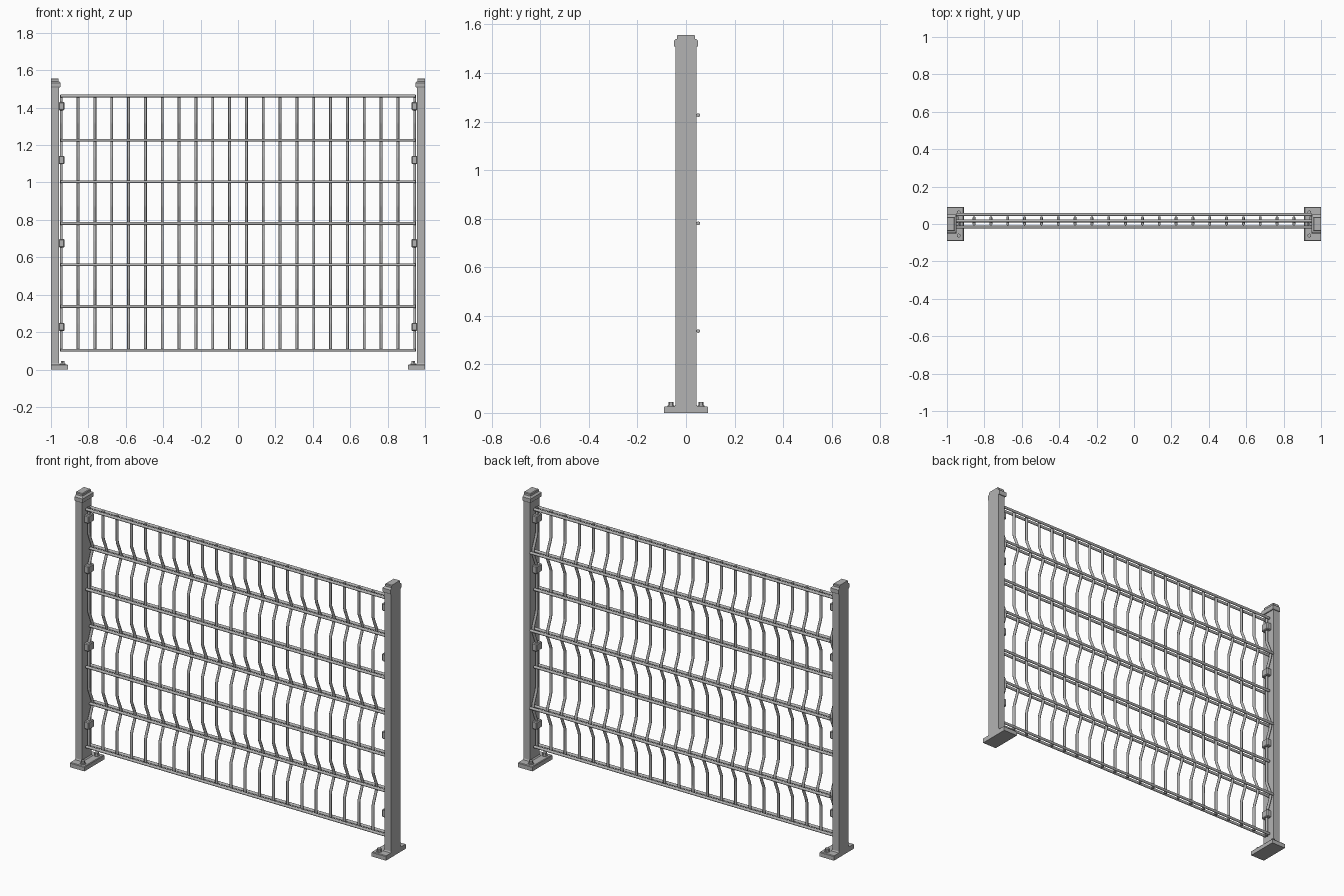
import bpy, bmesh, math

if "Cube" in bpy.data.objects:
    bpy.data.objects.remove(bpy.data.objects["Cube"])

grey = bpy.data.materials.new("galvanised_grey")
grey.diffuse_color = (0.45, 0.45, 0.45, 1)
grey.use_nodes = True
grey.node_tree.nodes["Principled BSDF"].inputs["Base Color"].default_value = grey.diffuse_color


def add_object(name, mesh, mirror=False, smooth=False):
    ob = bpy.data.objects.new(name, mesh)
    bpy.context.collection.objects.link(ob)
    mesh.materials.clear()
    mesh.materials.append(grey)
    if smooth:
        bpy.ops.object.select_all(action='DESELECT')
        ob.select_set(True)
        bpy.context.view_layer.objects.active = ob
        bpy.ops.object.shade_smooth_by_angle(angle=math.radians(40))
    if mirror:
        ob.modifiers.new("mirror", 'MIRROR').use_mirror_merge = False
    return ob


def loft(name, levels):
    """Stack of rectangles, flat on the outer side x = -1: (z, inner x, half depth)."""
    bm = bmesh.new()
    rings = [[bm.verts.new(p) for p in ((-1, -h, z), (x, -h, z), (x, h, z), (-1, h, z))]
             for z, x, h in levels]
    bm.faces.new(rings[0][::-1])
    bm.faces.new(rings[-1])
    for a, b in zip(rings, rings[1:]):
        for i in range(4):
            j = (i + 1) % 4
            bm.faces.new((a[i], a[j], b[j], b[i]))
    me = bpy.data.meshes.new(name)
    bm.to_mesh(me)
    bm.free()
    return add_object(name, me, mirror=True)


def wires(name, paths, radius):
    cu = bpy.data.curves.new(name, 'CURVE')
    cu.dimensions = '3D'
    cu.bevel_depth = radius
    cu.bevel_resolution = 3
    cu.use_fill_caps = True
    for path in paths:
        sp = cu.splines.new('POLY')
        sp.points.add(len(path) - 1)
        for p, co in zip(sp.points, path):
            p.co = (*co, 1)
    tmp = bpy.data.objects.new("tmp", cu)
    bpy.context.collection.objects.link(tmp)
    dg = bpy.context.evaluated_depsgraph_get()
    me = bpy.data.meshes.new_from_object(tmp.evaluated_get(dg))
    bpy.data.objects.remove(tmp)
    me.name = name
    return add_object(name, me, smooth=True)


# Posts, base plates and caps
loft("base_plate", [(0, -0.91, 0.09), (0.023, -0.91, 0.09), (0.027, -0.913, 0.087)])
loft("post", [(0.025, -0.95, 0.048), (0.034, -0.957, 0.043), (1.52, -0.957, 0.043)])
loft("post_cap", [(1.508, -0.952, 0.047), (1.513, -0.949, 0.05), (1.533, -0.949, 0.05),
                  (1.539, -0.955, 0.043), (1.541, -0.959, 0.038), (1.552, -0.959, 0.038),
                  (1.556, -0.962, 0.035)])

# Anchor bolts: washer plus hexagonal head
bm = bmesh.new()
for y in (-0.062, 0.062):
    for r, z0, z1, n in ((0.015, 0.026, 0.031, 16), (0.011, 0.031, 0.045, 6)):
        res = bmesh.ops.create_cone(bm, cap_ends=True, segments=n, radius1=r, radius2=r, depth=z1 - z0)
        bmesh.ops.translate(bm, verts=res["verts"], vec=(-0.938, y, (z0 + z1) / 2))
me = bpy.data.meshes.new("anchor_bolts")
bm.to_mesh(me)
bm.free()
add_object("anchor_bolts", me, mirror=True)

# Panel clips on the inner sides of the posts
bm = bmesh.new()
for z in (1.408, 1.12, 0.675, 0.228):
    res = bmesh.ops.create_cube(bm, size=1)
    bmesh.ops.scale(bm, verts=res["verts"], vec=(0.03, 0.05, 0.044))
    bmesh.ops.translate(bm, verts=res["verts"], vec=(-0.943, 0, z))
bmesh.ops.bevel(bm, geom=bm.edges[:], offset=0.004, segments=1, affect='EDGES')
me = bpy.data.meshes.new("panel_clips")
bm.to_mesh(me)
bm.free()
add_object("panel_clips", me, mirror=True)

# Vertical wires, folded backwards at three heights
R, BEND = 0.0078, 0.034
folds = (0.337, 0.781, 1.226)
profile = [(0, 0.096)]
for z in folds:
    profile += [(0, z - 0.10), (0.003, z - 0.085), (BEND - 0.003, z - 0.018), (BEND, z),
                (BEND - 0.003, z + 0.018), (0.003, z + 0.085), (0, z + 0.10)]
profile.append((0, 1.469))
wires("vertical_wires",
      [[(-0.945 + 0.09 * i, y, z) for y, z in profile] for i in range(22)], R)

# Pairs of horizontal wires in front of and behind the vertical ones
rails = []
for z in (0.103, 0.56, 1.004, 1.462) + folds:
    mid = BEND if z in folds else 0
    for s in (-0.0165, 0.0165):
        rails.append([(-0.95, mid + s, z), (0.95, mid + s, z)])
wires("horizontal_wires", rails, R)
